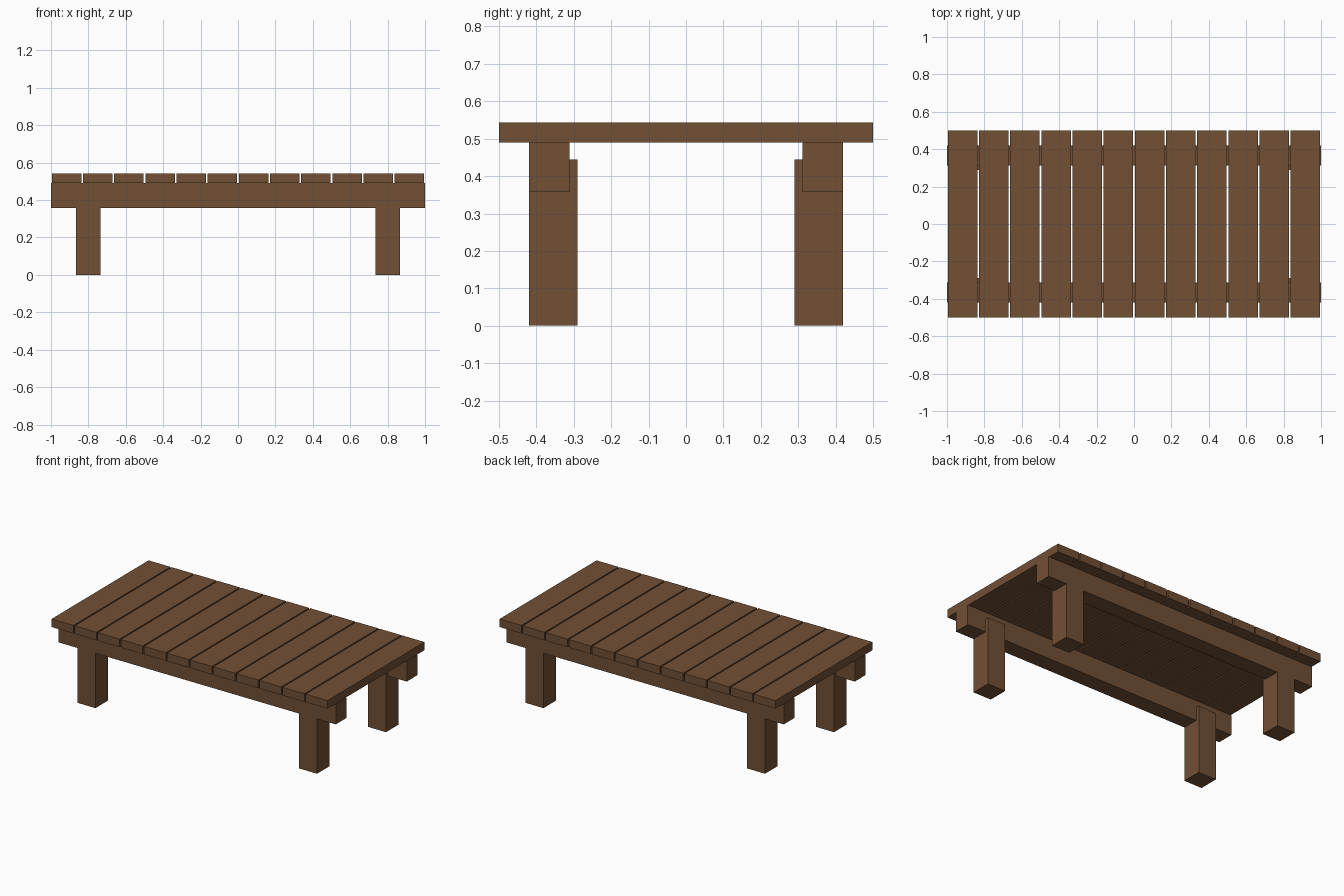
import bpy, bmesh

if "Cube" in bpy.data.objects:
    bpy.data.objects.remove(bpy.data.objects["Cube"])

wood = bpy.data.materials.new("brown wood")
wood.diffuse_color = (0.168, 0.08, 0.036, 1)
wood.use_nodes = True
wood.node_tree.nodes["Principled BSDF"].inputs["Base Color"].default_value = wood.diffuse_color


def extrude_profile(name, profile, x0, x1):
    """Extrude a closed (y, z) profile along x."""
    bm = bmesh.new()
    face = bm.faces.new([bm.verts.new((x0, y, z)) for y, z in profile])
    ext = bmesh.ops.extrude_face_region(bm, geom=[face])
    moved = [v for v in ext["geom"] if isinstance(v, bmesh.types.BMVert)]
    bmesh.ops.translate(bm, verts=moved, vec=(x1 - x0, 0, 0))
    bmesh.ops.recalc_face_normals(bm, faces=bm.faces)
    mesh = bpy.data.meshes.new(name)
    bm.to_mesh(mesh)
    bm.free()
    mesh.materials.append(wood)
    obj = bpy.data.objects.new(name, mesh)
    bpy.context.collection.objects.link(obj)
    return obj


def rect(y0, y1, z0, z1):
    return [(y0, z0), (y1, z0), (y1, z1), (y0, z1)]


# Twelve top planks with narrow gaps
pitch, width = 2 / 12, 0.158
for i in range(12):
    x = -1 + pitch * (i + 0.5)
    extrude_profile(f"top_plank_{i + 1}", rect(-0.5, 0.5, 0.49, 0.543),
                    x - width / 2, x + width / 2)

for side, s in (("front", -1), ("back", 1)):
    # Long rails under the planks
    extrude_profile(f"{side}_rail", rect(s * 0.312, s * 0.42, 0.358, 0.49), -1, 1)
    # Legs notched around the rails, with an inner tongue rising behind
    leg = [(s * 0.42, 0), (s * 0.42, 0.358), (s * 0.312, 0.358),
           (s * 0.312, 0.445), (s * 0.29, 0.445), (s * 0.29, 0)]
    for end, x in (("left", -0.8), ("right", 0.8)):
        extrude_profile(f"{side}_{end}_leg", leg, x - 0.065, x + 0.065)
